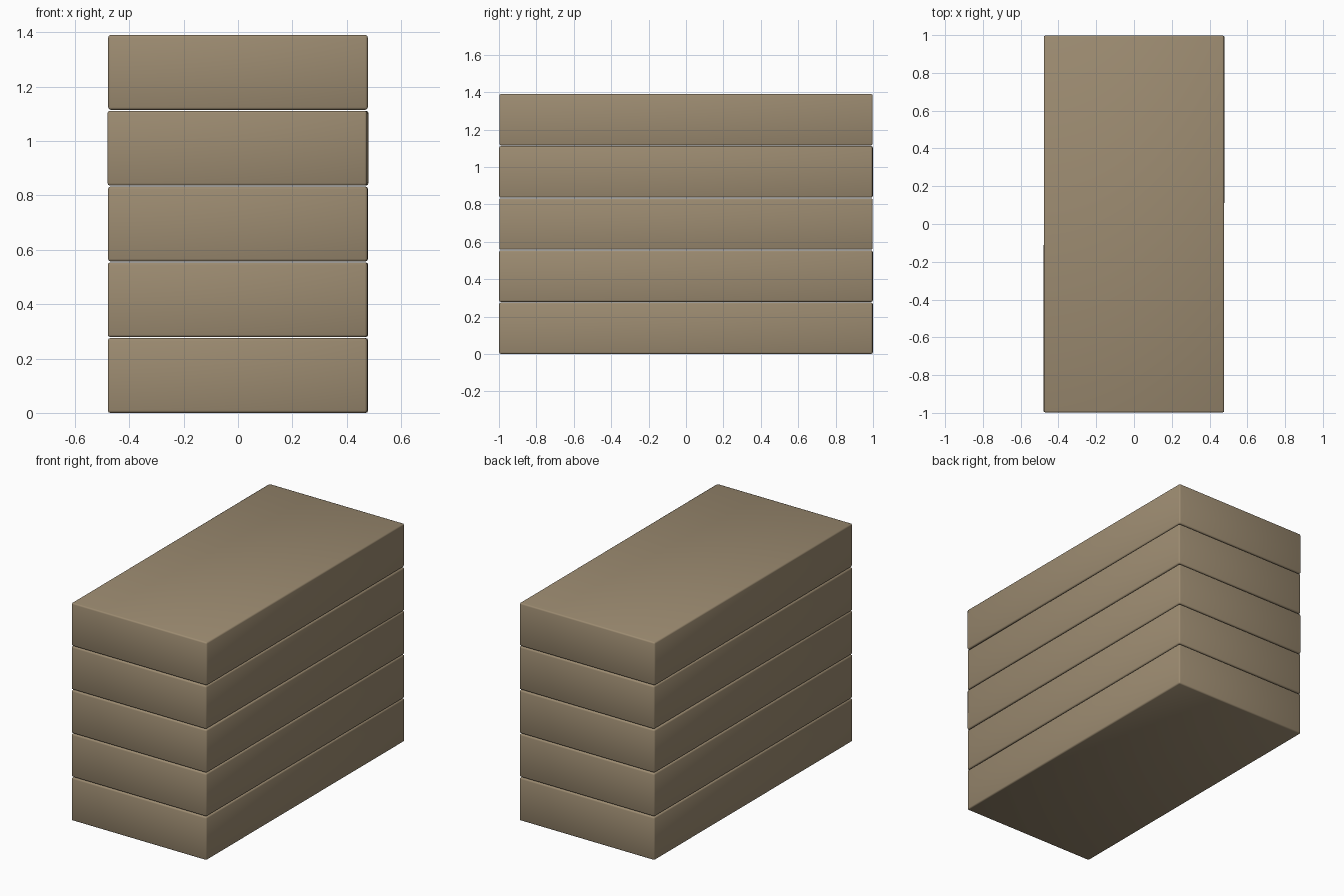
import bpy, bmesh, math

if "Cube" in bpy.data.objects:
    bpy.data.objects.remove(bpy.data.objects["Cube"])

# single flat colour
tan = bpy.data.materials.new("tan_board")
tan.diffuse_color = (0.335, 0.26, 0.165, 1)
tan.use_nodes = True
tan.node_tree.nodes["Principled BSDF"].inputs["Base Color"].default_value = tan.diffuse_color

WIDTH, LENGTH, HEIGHT, PITCH = 0.955, 1.996, 0.275, 0.2788


def slab(name, z, turn):
    """Softly rounded, smooth shaded block resting at height z."""
    bm = bmesh.new()
    bmesh.ops.create_cube(bm, size=1)
    bmesh.ops.scale(bm, vec=(WIDTH, LENGTH, HEIGHT), verts=bm.verts)
    bmesh.ops.bevel(bm, geom=bm.edges[:], offset=0.009, segments=2,
                    profile=0.5, affect='EDGES')
    for f in bm.faces:
        f.smooth = True
    me = bpy.data.meshes.new(name)
    bm.to_mesh(me)
    bm.free()
    me.materials.append(tan)
    ob = bpy.data.objects.new(name, me)
    ob.location.z = z + HEIGHT / 2
    ob.rotation_euler.z = math.radians(turn)
    bpy.context.collection.objects.link(ob)


# stack of five slabs, each turned a hair differently
for i, turn in enumerate((-0.1, -0.1, -0.05, -0.15, 0.0)):
    slab(f"slab_{i + 1}", i * PITCH, turn)
